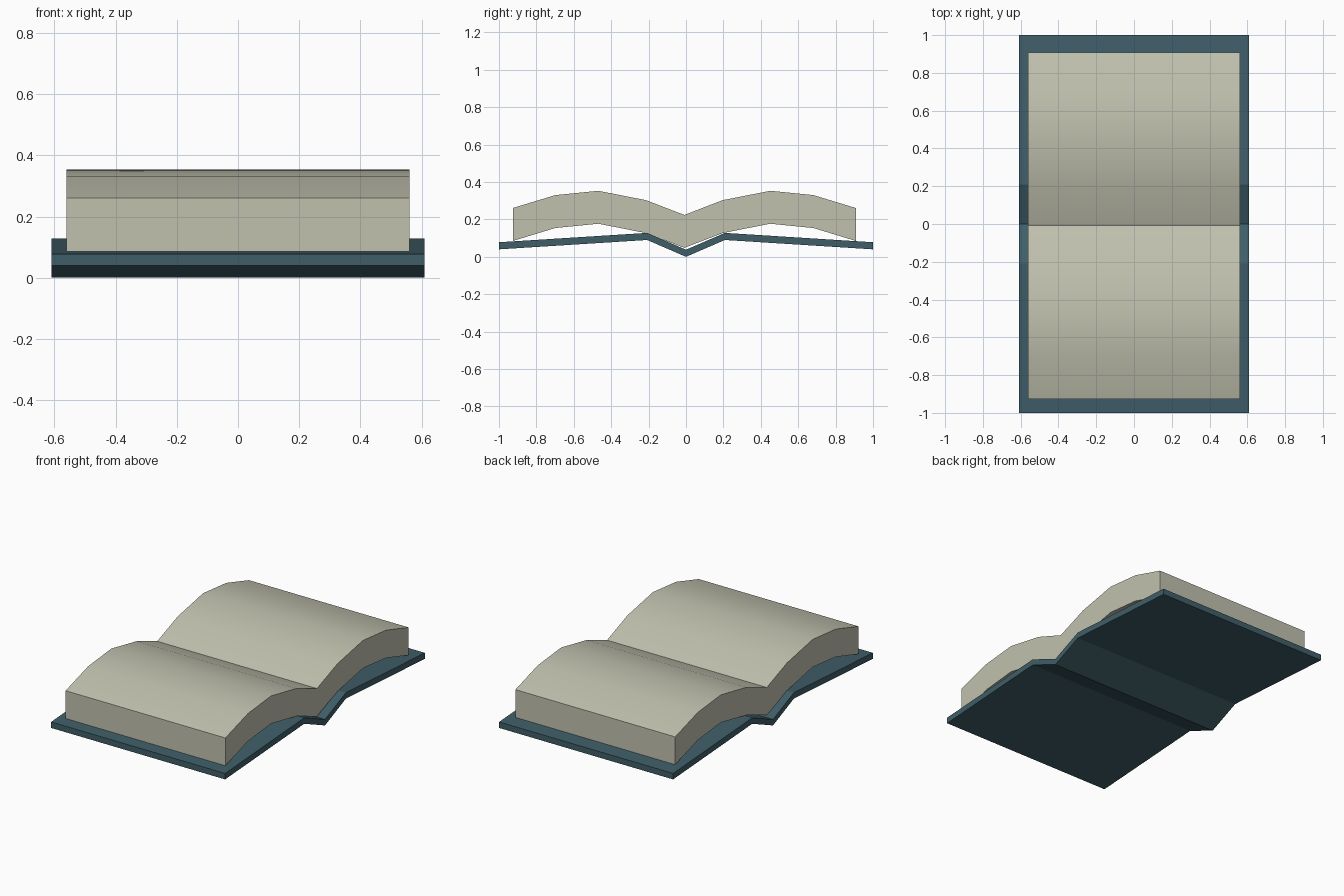
import bpy
import math

if "Cube" in bpy.data.objects:
    bpy.data.objects.remove(bpy.data.objects["Cube"])


def material(name, rgb):
    m = bpy.data.materials.new(name)
    m.diffuse_color = (*rgb, 1)
    m.use_nodes = True
    m.node_tree.nodes["Principled BSDF"].inputs["Base Color"].default_value = m.diffuse_color
    return m


def extrude_band(name, line, thickness, half_width, mat):
    """Thicken a (y, z) line upward by thickness and extrude it along x."""
    profile = line + [(y, z + thickness) for y, z in reversed(line)]
    n = len(profile)
    k = len(line)
    verts = [(x, y, z) for x in (-half_width, half_width) for y, z in profile]
    faces = [(i, i + n, (i + 1) % n + n, (i + 1) % n) for i in range(n)]
    # end caps as a strip of quads
    for i in range(k - 1):
        q = (i, i + 1, n - 2 - i, n - 1 - i)
        faces.append(q)
        faces.append(tuple(v + n for v in reversed(q)))
    mesh = bpy.data.meshes.new(name)
    mesh.from_pydata(verts, [], faces)
    mesh.materials.append(mat)
    mesh.update()
    obj = bpy.data.objects.new(name, mesh)
    bpy.context.collection.objects.link(obj)
    # consistent outward normals
    bpy.ops.object.select_all(action='DESELECT')
    bpy.context.view_layer.objects.active = obj
    obj.select_set(True)
    bpy.ops.object.mode_set(mode='EDIT')
    bpy.ops.mesh.select_all(action='SELECT')
    bpy.ops.mesh.normals_make_consistent(inside=False)
    bpy.ops.object.mode_set(mode='OBJECT')
    return obj


def mirrored(half, centre=0.0):
    """Mirror a half line (from the gutter outward) about the centre."""
    left = [(centre - d, z) for d, z in reversed(half[1:])]
    return left + [(centre + d, z) for d, z in half]


cover_mat = material("teal cover", (0.050, 0.112, 0.140))
page_mat = material("cream paper", (0.535, 0.535, 0.430))

# bent cover with a dipped spine
extrude_band("cover", mirrored([(0, 0.0), (0.208, 0.09), (1.0, 0.04)]),
             0.038, 0.61, cover_mat)

# arched page block, set slightly off the spine
pages = extrude_band(
    "pages",
    mirrored([(0, 0.048), (0.205, 0.127), (0.46, 0.177),
              (0.69, 0.154), (0.917, 0.085)], -0.009),
    0.176, 0.56, page_mat)
bpy.ops.object.shade_smooth_by_angle(angle=math.radians(30))
